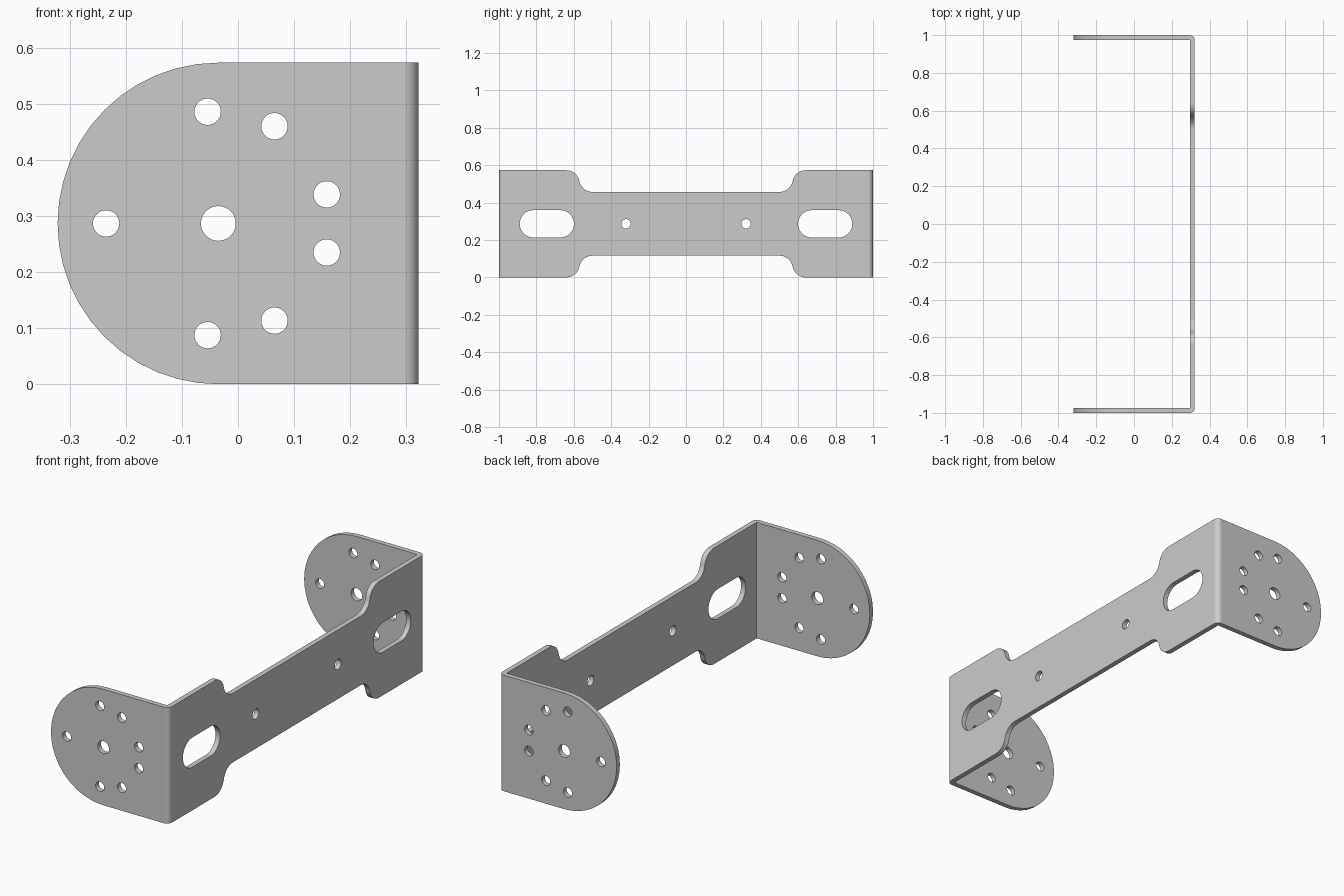
import bpy, bmesh
from math import cos, sin, radians, atan
from mathutils import Vector

if "Cube" in bpy.data.objects:
    bpy.data.objects.remove(bpy.data.objects["Cube"])

R = 0.2865            # flange end radius, half the plate height
HEIGHT = 2 * R
EDGE = 0.3215         # outer face of the spine
THICK = 0.025
BEND = 0.027
PIVOT = -EDGE + R     # centre of the rounded flange end


def arc(cx, cy, r, start, end, steps):
    return [(cx + r * cos(radians(start + (end - start) * i / steps)),
             cy + r * sin(radians(start + (end - start) * i / steps)))
            for i in range(steps + 1)]


def circle(cx, cy, r, steps=32):
    return arc(cx, cy, r, 0, 360, steps)[:-1]


def prism(name, outline, axis, low, high):
    """Extrude a 2D outline along one axis."""
    place = {"x": lambda a, b: (low, a, b),
             "y": lambda a, b: (a, low, b),
             "z": lambda a, b: (a, b, low)}[axis]
    move = Vector([(high - low) * (axis == k) for k in "xyz"])
    bm = bmesh.new()
    face = bm.faces.new([bm.verts.new(place(a, b)) for a, b in outline])
    ext = bmesh.ops.extrude_face_region(bm, geom=[face])["geom"]
    bmesh.ops.translate(bm, vec=move,
                        verts=[v for v in ext if isinstance(v, bmesh.types.BMVert)])
    bmesh.ops.recalc_face_normals(bm, faces=bm.faces)
    mesh = bpy.data.meshes.new(name)
    bm.to_mesh(mesh)
    bm.free()
    obj = bpy.data.objects.new(name, mesh)
    bpy.context.collection.objects.link(obj)
    return obj


def cut(body, outline, axis, low, high, operation="DIFFERENCE"):
    cutter = prism("cutter", outline, axis, low, high)
    cutter.hide_render = True
    mod = body.modifiers.new("cut", "BOOLEAN")
    mod.operation = operation
    mod.solver = "EXACT"
    mod.object = cutter
    bpy.context.view_layer.objects.active = body
    bpy.ops.object.modifier_apply(modifier=mod.name)
    bpy.data.objects.remove(cutter)


# U-shaped bent strip, rounded on the outside of each bend
inner = EDGE - THICK
channel = [(-0.4, -1)]
channel += arc(EDGE - BEND, -1 + BEND, BEND, -90, 0, 8)
channel += arc(EDGE - BEND, 1 - BEND, BEND, 0, 90, 8)
channel += [(-0.4, 1), (-0.4, 1 - THICK), (inner, 1 - THICK),
            (inner, -1 + THICK), (-0.4, -1 + THICK)]
bracket = prism("bent_bracket", channel, "z", -0.1, HEIGHT + 0.1)

# Flange silhouette: half-round end, straight sides
flange = arc(PIVOT, R, R, 90, 270, 24) + [(0.4, 0), (0.4, HEIGHT)]
cut(bracket, flange, "y", -1.1, 1.1, "INTERSECT")

# Flange holes: a centre bore and a ring of seven
cut(bracket, circle(PIVOT, R, 0.031), "y", -1.2, 1.2)
for angle in (15, 60, 95.5, 180, -95.5, -60, -15):
    a = radians(angle)
    cut(bracket, circle(PIVOT + 0.2 * cos(a), R + 0.2 * sin(a), 0.0235),
        "y", -1.2, 1.2)

# Spine slots and screw holes
for side in (-1, 1):
    mid = side * 0.744
    slot = (arc(mid + 0.072, R, 0.073, -90, 90, 16)
            + arc(mid - 0.072, R, 0.073, 90, 270, 16))
    cut(bracket, slot, "x", 0.2, 0.45)
    cut(bracket, circle(side * 0.321, R, 0.025), "x", 0.2, 0.45)

# Narrow waist of the spine, with S-shaped shoulders
DROP, Y_IN, Y_OUT = 0.116, 0.50, 0.64
sweep = 2 * atan(DROP / (Y_OUT - Y_IN)) * 180 / 3.14159265
r = (Y_OUT - Y_IN) / (2 * sin(radians(sweep)))
shoulder = (arc(Y_IN, HEIGHT - DROP + r, r, -90, -90 + sweep, 10)
            + arc(Y_OUT, HEIGHT - r, r, 90 + sweep, 90, 10)[1:]
            + [(Y_OUT, HEIGHT + 0.1)])
waist = shoulder + [(-y, z) for y, z in reversed(shoulder)]
cut(bracket, waist, "x", 0.2, 0.45)
cut(bracket, [(y, HEIGHT - z) for y, z in waist], "x", 0.2, 0.45)

# Grey metal
metal = bpy.data.materials.new("grey_metal")
metal.use_nodes = True
grey = (0.6, 0.6, 0.6, 1)
metal.diffuse_color = grey
metal.node_tree.nodes["Principled BSDF"].inputs["Base Color"].default_value = grey
bracket.data.materials.clear()
bracket.data.materials.append(metal)
for poly in bracket.data.polygons:
    poly.material_index = 0

# Smooth bends, crisp plate edges
for obj in bpy.context.selected_objects:
    obj.select_set(False)
bracket.select_set(True)
bpy.context.view_layer.objects.active = bracket
bpy.ops.object.shade_smooth_by_angle(angle=radians(30))
weighted = bracket.modifiers.new("even_normals", "WEIGHTED_NORMAL")
weighted.keep_sharp = True
